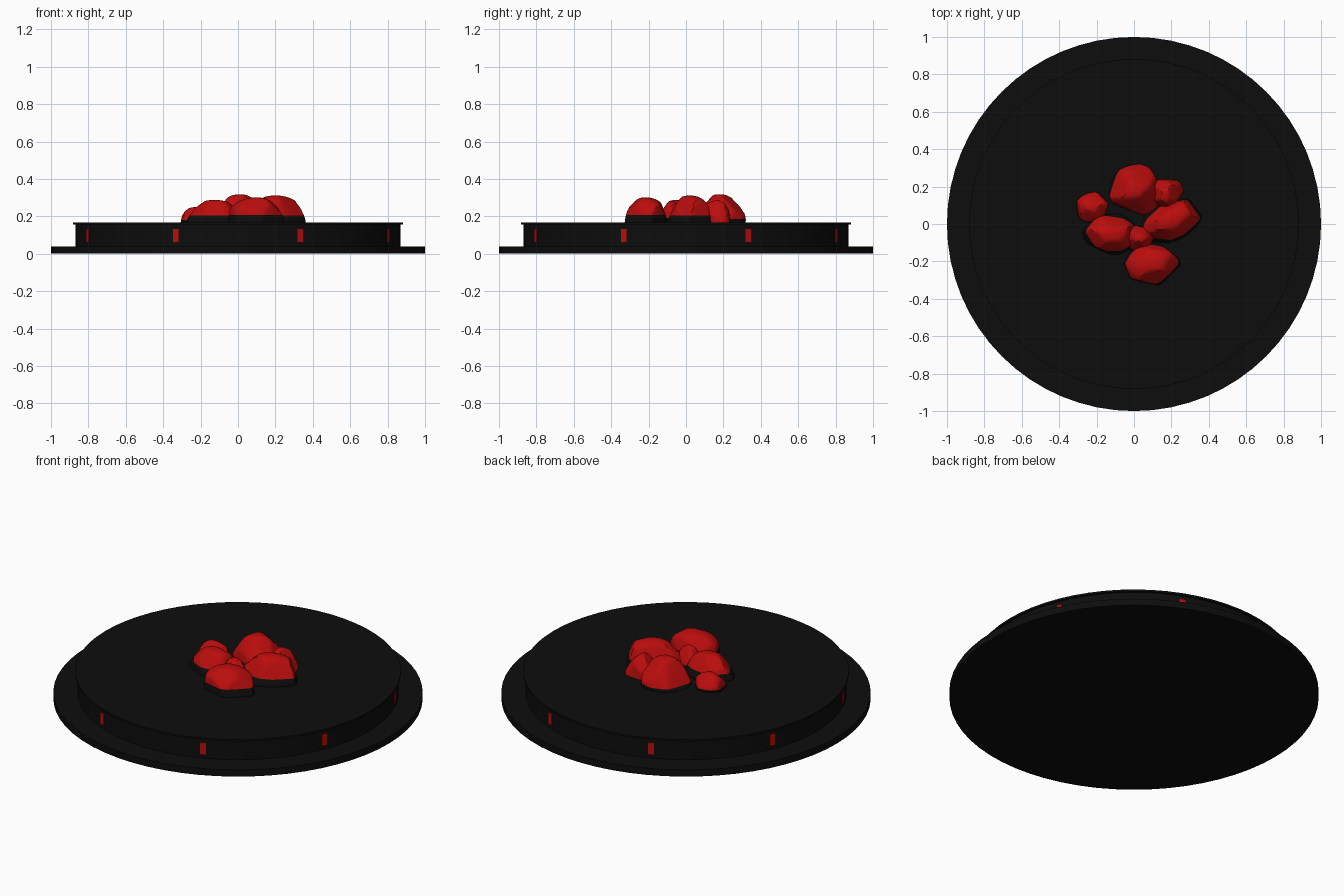
import bpy, bmesh, math, random
from mathutils import Vector, Matrix

if "Cube" in bpy.data.objects:
    bpy.data.objects.remove(bpy.data.objects["Cube"])


def material(name, rgb):
    m = bpy.data.materials.new(name)
    m.diffuse_color = (*rgb, 1)
    m.use_nodes = True
    m.node_tree.nodes["Principled BSDF"].inputs["Base Color"].default_value = m.diffuse_color
    return m


BLACK = material("charcoal_black", (0.004, 0.004, 0.004))
RED = material("ember_red", (0.5, 0.004, 0.004))
FLOOR = 0.16


def finish(bm, name, mats, angle=30):
    mesh = bpy.data.meshes.new(name)
    bm.to_mesh(mesh)
    bm.free()
    for m in mats:
        mesh.materials.append(m)
    obj = bpy.data.objects.new(name, mesh)
    bpy.context.collection.objects.link(obj)
    bpy.ops.object.select_all(action='DESELECT')
    obj.select_set(True)
    bpy.context.view_layer.objects.active = obj
    bpy.ops.object.shade_smooth_by_angle(angle=math.radians(angle))
    return obj


def disc(name, radius, z0, z1):
    bm = bmesh.new()
    bmesh.ops.create_cone(bm, cap_ends=True, segments=64, radius1=radius, radius2=radius,
                          depth=z1 - z0, matrix=Matrix.Translation((0, 0, (z0 + z1) / 2)))
    finish(bm, name, [BLACK])


def rock(name, x, y, rx, ry, top, turn, char, seed):
    """Chipped boulder: a sphere flattened by random planes, charred below a height."""
    rng = random.Random(seed)
    bm = bmesh.new()
    bmesh.ops.create_icosphere(bm, subdivisions=4, radius=1)
    for i in range(13):
        a = i * 2.4 + rng.uniform(-0.4, 0.4)
        up = rng.uniform(0.0, 0.9)
        n = Vector((math.cos(a), math.sin(a), up)).normalized()
        d = rng.uniform(0.74, 0.9)
        for v in bm.verts:
            over = v.co.dot(n) - d
            if over > 0:
                v.co -= n * over * 0.92
    # Fit the chipped shape to its footprint and height
    ext = [max(abs(v.co[i]) for v in bm.verts) for i in range(2)]
    zmax = max(v.co.z for v in bm.verts)
    base = FLOOR + 0.025
    m = (Matrix.Translation((x, y, base)) @ Matrix.Rotation(math.radians(turn), 4, 'Z')
         @ Matrix.Diagonal((rx / ext[0], ry / ext[1], (top - base) / zmax, 1)))
    bm.transform(m)
    # Trim under the deck and cut a crisp colour edge
    for z, trim in ((FLOOR, True), (char, False)):
        geom = bm.verts[:] + bm.edges[:] + bm.faces[:]
        bmesh.ops.bisect_plane(bm, geom=geom, plane_co=(0, 0, z),
                               plane_no=(0, 0, 1), clear_inner=trim)
    for f in bm.faces:
        f.material_index = 0 if f.calc_center_median().z > char else 1
    finish(bm, name, [RED, BLACK], 25)


# Stepped round platform
disc("base_plate", 1.0, 0.0, 0.04)
disc("drum", 0.87, 0.04, 0.157)
disc("deck_lip", 0.882, 0.155, 0.166)

# Eight red markers set around the drum wall
bm = bmesh.new()
for i in range(8):
    m = (Matrix.Rotation(math.radians(22.5 + 45 * i), 4, 'Z')
         @ Matrix.Translation((0.868, 0, 0.098)) @ Matrix.Diagonal((0.009, 0.032, 0.068, 1)))
    bmesh.ops.create_cube(bm, size=1, matrix=m)
finish(bm, "wall_markers", [RED])

# Pile of rocks: x, y, half length, half width, top, turn, char height, seed
ROCKS = {
    "back_rock": (0.01, 0.18, 0.145, 0.14, 0.318, 20, 0.185, 3),
    "back_side_rock": (0.17, 0.165, 0.095, 0.09, 0.285, 10, 0.163, 8),
    "left_small_rock": (-0.22, 0.09, 0.088, 0.08, 0.25, 15, 0.18, 5),
    "right_rock": (0.2, 0.02, 0.18, 0.11, 0.312, 27, 0.205, 11),
    "left_rock": (-0.125, -0.05, 0.15, 0.11, 0.288, -10, 0.205, 14),
    "front_rock": (0.095, -0.215, 0.155, 0.12, 0.302, 5, 0.208, 21),
    "centre_rock": (0.03, -0.08, 0.075, 0.075, 0.28, 40, 0.19, 17),
}
for name, spec in ROCKS.items():
    rock(name, *spec)
